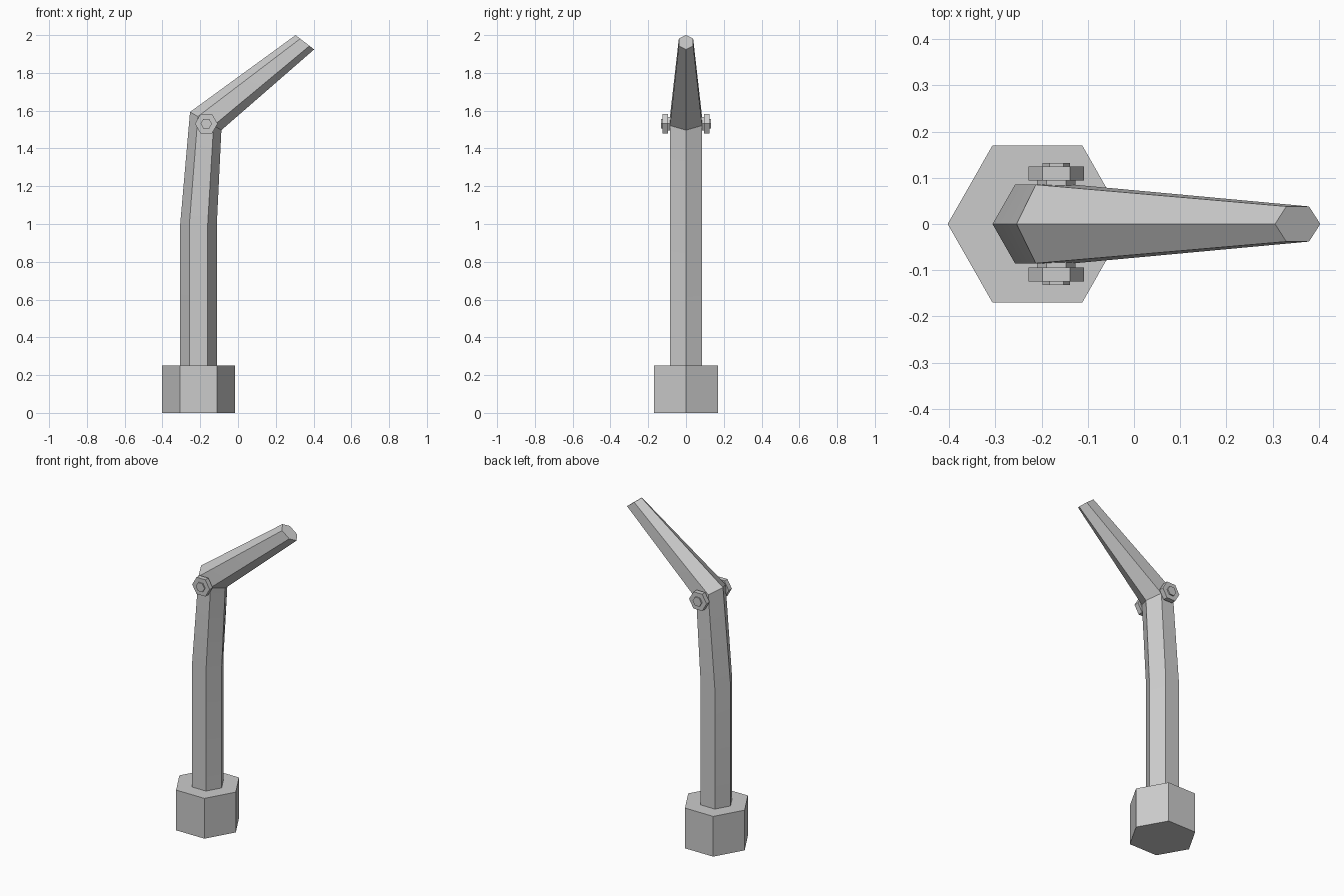
import bpy, bmesh
from math import radians, sin, cos, pi
from mathutils import Vector

if "Cube" in bpy.data.objects:
    bpy.data.objects.remove(bpy.data.objects["Cube"])


def hex_loft(name, rings):
    """Hexagonal tube through rings of (centre, first half axis, second half axis)."""
    bm = bmesh.new()
    loops = []
    for c, u, v in rings:
        c, u, v = Vector(c), Vector(u), Vector(v)
        loops.append([bm.verts.new(c + u * cos(i * pi / 3) + v * sin(i * pi / 3))
                      for i in range(6)])
    for a, b in zip(loops, loops[1:]):
        for i in range(6):
            j = (i + 1) % 6
            bm.faces.new((a[i], a[j], b[j], b[i]))
    bm.faces.new(loops[0][::-1])
    bm.faces.new(loops[-1])
    bmesh.ops.recalc_face_normals(bm, faces=bm.faces)
    mesh = bpy.data.meshes.new(name)
    bm.to_mesh(mesh)
    bm.free()
    obj = bpy.data.objects.new(name, mesh)
    bpy.context.collection.objects.link(obj)
    return obj


def profile_ring(left, right, half_width):
    """Ring spanning two points of the side profile (x, z)."""
    l, r = Vector((left[0], 0, left[1])), Vector((right[0], 0, right[1]))
    return (l + r) / 2, (r - l) / 2, (0, half_width / sin(pi / 3), 0)


# Hexagonal base
hex_loft("base", [profile_ring((-0.403, z), (-0.015, z), 0.17) for z in (0, 0.25)])

# Bent handle with tapered tip
handle = hex_loft("handle", [
    profile_ring((-0.306, 0.25), (-0.112, 0.25), 0.085),
    profile_ring((-0.306, 1.0), (-0.112, 1.0), 0.085),
    profile_ring((-0.254, 1.593), (-0.088, 1.497), 0.085),
    profile_ring((0.305, 2.0), (0.403, 1.924), 0.038),
])
bpy.context.view_layer.objects.active = handle
handle.select_set(True)
bpy.ops.object.shade_smooth_by_angle(angle=radians(30))

# Stepped hexagonal bolt on each side: washer, nut, stud
for side, s in (("front", -1), ("back", 1)):
    for part, r, y0, y1 in (("washer", 0.042, 0.08, 0.094),
                            ("nut", 0.06, 0.094, 0.124),
                            ("stud", 0.03, 0.124, 0.132)):
        hex_loft(f"{side}_{part}", [((-0.168, s * y, 1.531), (r, 0, 0), (0, 0, r))
                                    for y in (y0, y1)])
